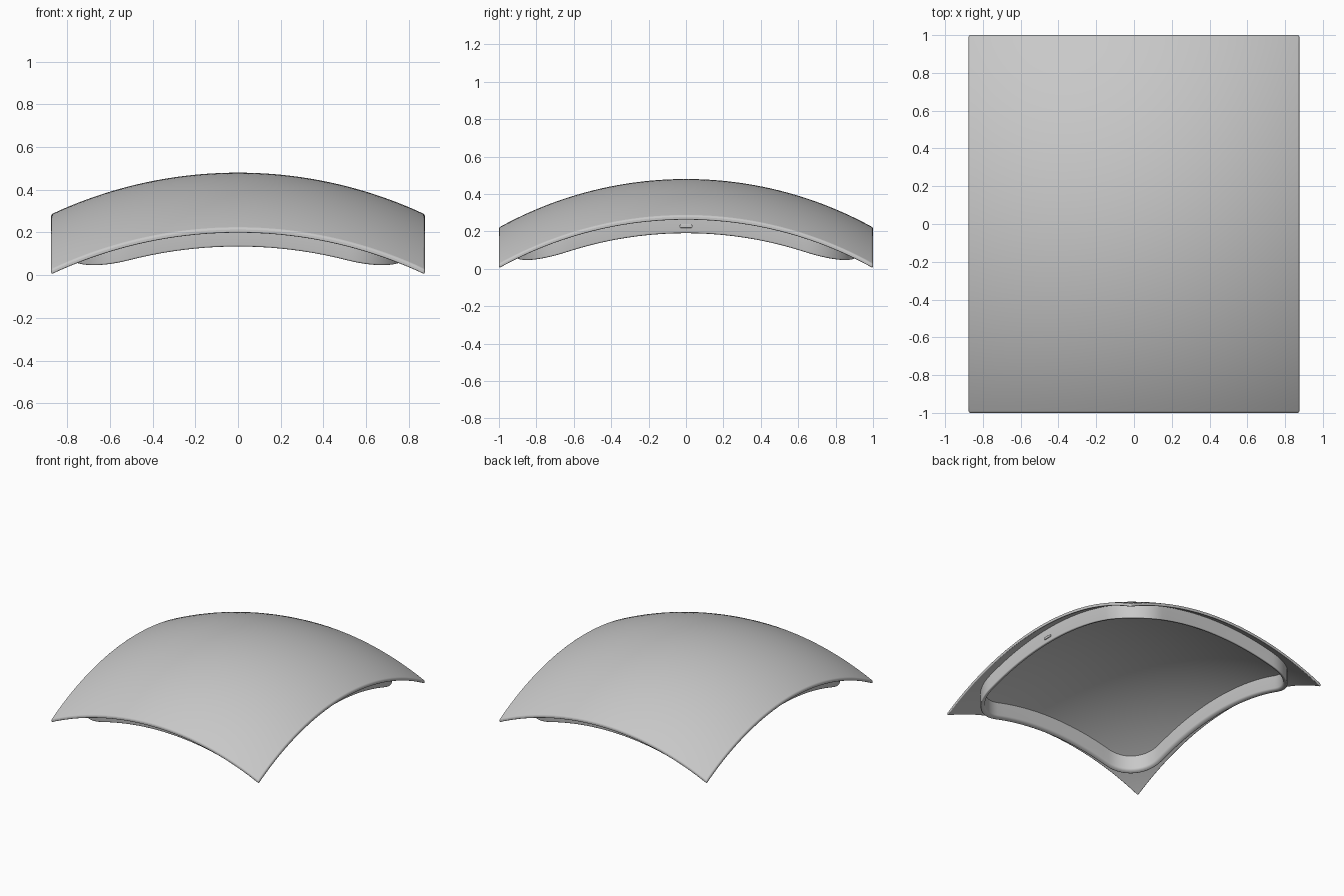
import bpy, bmesh, math
from mathutils import Vector

if "Cube" in bpy.data.objects:
    bpy.data.objects.remove(bpy.data.objects["Cube"], do_unlink=True)

HALF_X, HALF_Y, TOP, THICK = 0.875, 1.0, 0.48, 0.025

grey = bpy.data.materials.new("light grey")
grey.use_nodes = True
grey.diffuse_color = (0.58, 0.58, 0.58, 1)
grey.node_tree.nodes["Principled BSDF"].inputs["Base Color"].default_value = (0.58, 0.58, 0.58, 1)


def sag(d, radius=2.06):
    return radius - math.sqrt(radius * radius - d * d)


def dome(x, y):
    return TOP - sag(x) - sag(y)


def finish(bm, name, bevel=0, segments=3):
    bmesh.ops.recalc_face_normals(bm, faces=bm.faces)
    mesh = bpy.data.meshes.new(name)
    bm.to_mesh(mesh)
    bm.free()
    mesh.materials.append(grey)
    obj = bpy.data.objects.new(name, mesh)
    bpy.context.collection.objects.link(obj)
    bpy.ops.object.select_all(action='DESELECT')
    obj.select_set(True)
    bpy.context.view_layer.objects.active = obj
    bpy.ops.object.shade_smooth_by_angle(angle=math.radians(40))
    if bevel:
        mod = obj.modifiers.new("soft edges", 'BEVEL')
        mod.width, mod.segments = bevel, segments
        mod.limit_method, mod.angle_limit = 'ANGLE', math.radians(40)
    return obj


# Curved rectangular cover with a thin vertical rim
bm = bmesh.new()
bmesh.ops.create_grid(bm, x_segments=42, y_segments=48, size=1)
for v in bm.verts:
    v.co.x *= HALF_X
    v.co.y *= HALF_Y
    v.co.z = dome(v.co.x, v.co.y)
under = bmesh.ops.extrude_face_region(bm, geom=bm.faces[:], use_keep_orig=True)
lower = [g for g in under["geom"] if isinstance(g, bmesh.types.BMVert)]
bmesh.ops.translate(bm, verts=lower, vec=(0, 0, -THICK))
finish(bm, "curved_cover", bevel=0.008)


# Rounded rectangular wall that hangs below the cover
WALL_X, WALL_Y, CORNER = 0.79, 0.915, 0.28


def wall_path(arc_steps=14, side_steps=20):
    """Corner arc centres with outward directions, joined by straight sides."""
    path = []
    signs = [(1, 1), (-1, 1), (-1, -1), (1, -1)]
    centres = [Vector((sx * (WALL_X - CORNER), sy * (WALL_Y - CORNER))) for sx, sy in signs]
    for i, centre in enumerate(centres):
        for k in range(arc_steps + 1):
            a = math.pi / 2 * (i + k / arc_steps)
            path.append((centre, Vector((math.cos(a), math.sin(a)))))
        outward = path[-1][1]
        following = centres[(i + 1) % 4]
        for k in range(1, side_steps):
            path.append((centre.lerp(following, k / side_steps), outward))
    return path


# Wall section: inset from the outer face and depth below the dome
WALL, DEPTH, LIP = 0.032, 0.136, 0.012
section = [(0, 0.015)]
for side, start in ((LIP, 180), (WALL - LIP, 270)):
    for step in range(5):
        a = math.radians(start + step * 22.5)
        section.append((side + LIP * math.cos(a), DEPTH - LIP - LIP * math.sin(a)))
section.append((WALL, 0.015))

bm = bmesh.new()
rings = []
for centre, outward in wall_path():
    ring = []
    for inset, depth in section:
        p = centre + outward * (CORNER - inset)
        ring.append(bm.verts.new((p.x, p.y, dome(p.x, p.y) - depth)))
    rings.append(ring)
for a, b in zip(rings, rings[1:] + rings[:1]):
    for i in range(len(section)):
        j = (i + 1) % len(section)
        bm.faces.new((a[i], b[i], b[j], a[j]))
finish(bm, "under_wall")

# Small pill-shaped tab on the left side of the wall
bm = bmesh.new()
for end in (-1, 1):
    for k in range(9):
        a = math.pi * k / 8 - end * math.pi / 2
        bm.verts.new((WALL_X - 0.005, end * 0.026 + end * 0.009 * abs(math.cos(a)),
                      0.228 + end * 0.009 * math.sin(a) * end))
bmesh.ops.remove_doubles(bm, verts=bm.verts, dist=0.0001)
outline = sorted(bm.verts, key=lambda v: math.atan2(v.co.z - 0.228, v.co.y))
face = bm.faces.new(outline)
front = bmesh.ops.extrude_face_region(bm, geom=[face], use_keep_orig=True)
bmesh.ops.translate(bm, vec=(0.011, 0, 0),
                    verts=[g for g in front["geom"] if isinstance(g, bmesh.types.BMVert)])
finish(bm, "side_tab", bevel=0.002, segments=2)
